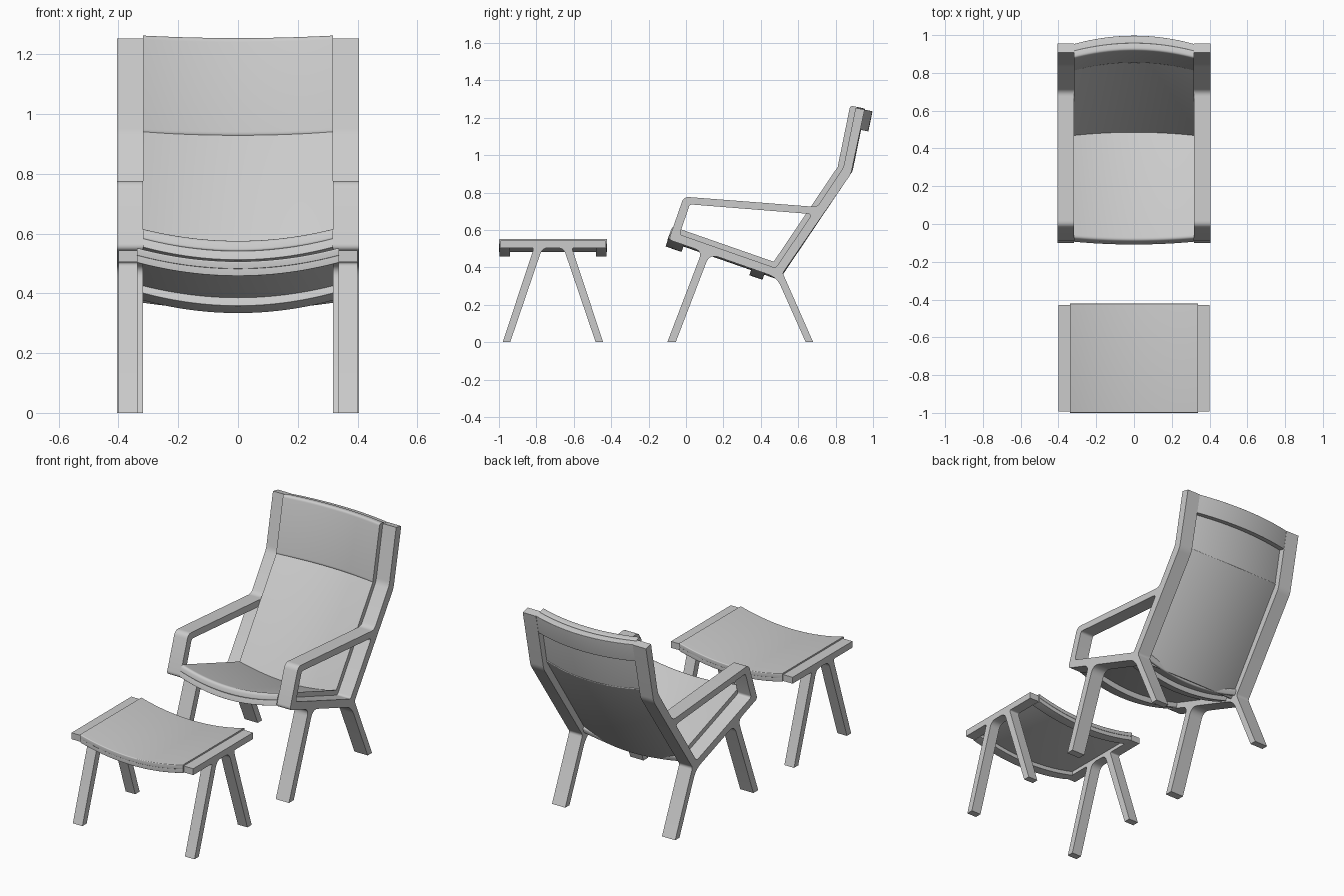
import bpy, bmesh
from mathutils import Vector, Matrix

if "Cube" in bpy.data.objects:
    bpy.data.objects.remove(bpy.data.objects["Cube"])


def rounded(points, steps=6):
    """Turn (u, v, trim) corners into a closed outline with soft corners."""
    out, n = [], len(points)
    for i, (u, v, r) in enumerate(points):
        p = Vector((u, v))
        if r == 0:
            out.append(p)
            continue
        a = p + (Vector(points[i - 1][:2]) - p).normalized() * r
        b = p + (Vector(points[(i + 1) % n][:2]) - p).normalized() * r
        for k in range(steps + 1):
            t = k / steps
            out.append(a * (1 - t) ** 2 + p * 2 * t * (1 - t) + b * t * t)
    return out


def finish(ob):
    bpy.ops.object.select_all(action='DESELECT')
    ob.select_set(True)
    bpy.context.view_layer.objects.active = ob
    if ob.type == 'CURVE':
        bpy.ops.object.convert(target='MESH')
    bpy.ops.object.shade_smooth_by_angle(angle=0.6)


def side_frame(name, loops, x0, x1):
    """Flat outline in the y-z plane, given width in x, on both sides."""
    for side, s in (("left", -1), ("right", 1)):
        cu = bpy.data.curves.new(f"{name}_{side}", 'CURVE')
        cu.dimensions, cu.fill_mode = '2D', 'BOTH'
        cu.extrude = (x1 - x0) / 2
        for loop in loops:
            pts = rounded(loop)
            sp = cu.splines.new('POLY')
            sp.points.add(len(pts) - 1)
            for q, p in zip(sp.points, pts):
                q.co = (p.x, p.y, 0, 1)
            sp.use_cyclic_u = True
        ob = bpy.data.objects.new(f"{name}_{side}", cu)
        bpy.context.collection.objects.link(ob)
        ob.matrix_world = Matrix(((0, 0, 1, s * (x0 + x1) / 2),
                                  (1, 0, 0, 0), (0, 1, 0, 0), (0, 0, 0, 1)))
        finish(ob)


def sling(name, p0, p1, start, end, front, back, sag, half, r=0.012, cols=24):
    """Panel along p0-p1 (start/end measured along it), bowed across x."""
    p0, p1 = Vector(p0), Vector(p1)
    d = (p1 - p0).normalized()
    n = Vector((-d.y, d.x))
    section = rounded([(start, back, r * .5), (end, back, r * .5),
                       (end, front, r), (start, front, r)], 5)
    bm = bmesh.new()
    rings = []
    for c in range(cols + 1):
        t = 2 * c / cols - 1
        ring = []
        for q in section:
            p = p0 + d * q.x + n * (q.y - sag * (1 - t * t))
            ring.append(bm.verts.new((t * half, p.x, p.y)))
        rings.append(ring)
    m = len(section)
    for a, b in zip(rings, rings[1:]):
        for i in range(m):
            j = (i + 1) % m
            bm.faces.new((a[i], a[j], b[j], b[i]))
    bm.faces.new(rings[0])
    bm.faces.new(rings[-1])
    bmesh.ops.recalc_face_normals(bm, faces=bm.faces)
    me = bpy.data.meshes.new(name)
    bm.to_mesh(me)
    bm.free()
    ob = bpy.data.objects.new(name, me)
    bpy.context.collection.objects.link(ob)
    finish(ob)


# Chair side frames: legs, seat rail, arm and back post in one outline
chair_outline = [
    (-.10, 0, 0), (.086, .486, .04), (-.092, .548, .02), (-.012, .778, .03),
    (.701, .723, .025), (.842, .935, .02), (.907, 1.253, 0), (.955, 1.243, 0),
    (.882, .90, .02), (.517, .37, .012), (.68, 0, 0), (.64, 0, 0),
    (.486, .346, .05), (.126, .472, .05), (-.055, 0, 0)]
arm_opening = [
    (-.034, .576, .015), (.020, .737, .015), (.675, .685, .025), (.479, .397, .015)]
side_frame("chair_frame", [chair_outline, arm_opening], .318, .405)

# Chair seat, back and headrest, bowed between the frames
front, rear = (-.083, .593), (.479, .397)
bend, top = (.842, .935), (.907, 1.253)
seat_len = (Vector(rear) - Vector(front)).length
back_len = (Vector(bend) - Vector(rear)).length
head_len = (Vector(top) - Vector(bend)).length
W, SAG = .318, .042
sling("seat", front, rear, 0, seat_len + .03, .028, -.012, SAG, W, .018)
sling("backrest", rear, bend, -.03, back_len + .015, .027, -.010, SAG, W)
sling("headrest", bend, top, -.008, head_len + .006, .031, -.010, SAG, W, .016)

# Chair cross bars
sling("front_seat_bar", front, rear, .002, .092, -.008, -.040, .045, W, .004)
sling("rear_seat_bar", front, rear, .475, .55, -.008, -.038, .045, W, .004)
sling("top_back_bar", bend, top, head_len - .11, head_len, -.006, -.047, .045, W, .004)

# Footstool side frames
stool_outline = [
    (-.992, .505, 0), (-.992, .543, 0), (-.43, .543, 0), (-.43, .505, 0),
    (-.61, .505, .015), (-.443, 0, 0), (-.483, 0, 0), (-.655, .505, .035),
    (-.768, .505, .035), (-.94, 0, 0), (-.98, 0, 0), (-.813, .505, .015)]
side_frame("stool_frame", [stool_outline], .337, .40)

# Footstool seat and cross bars
a, b = (-1.0, .545), (-.422, .545)
sling("stool_seat", a, b, 0, .578, .007, -.018, .045, .338, .006)
for label, s in (("front", .002), ("rear", .518)):
    sling(f"stool_{label}_bar", a, b, s, s + .058, -.015, -.042, .045, .338, .004)
